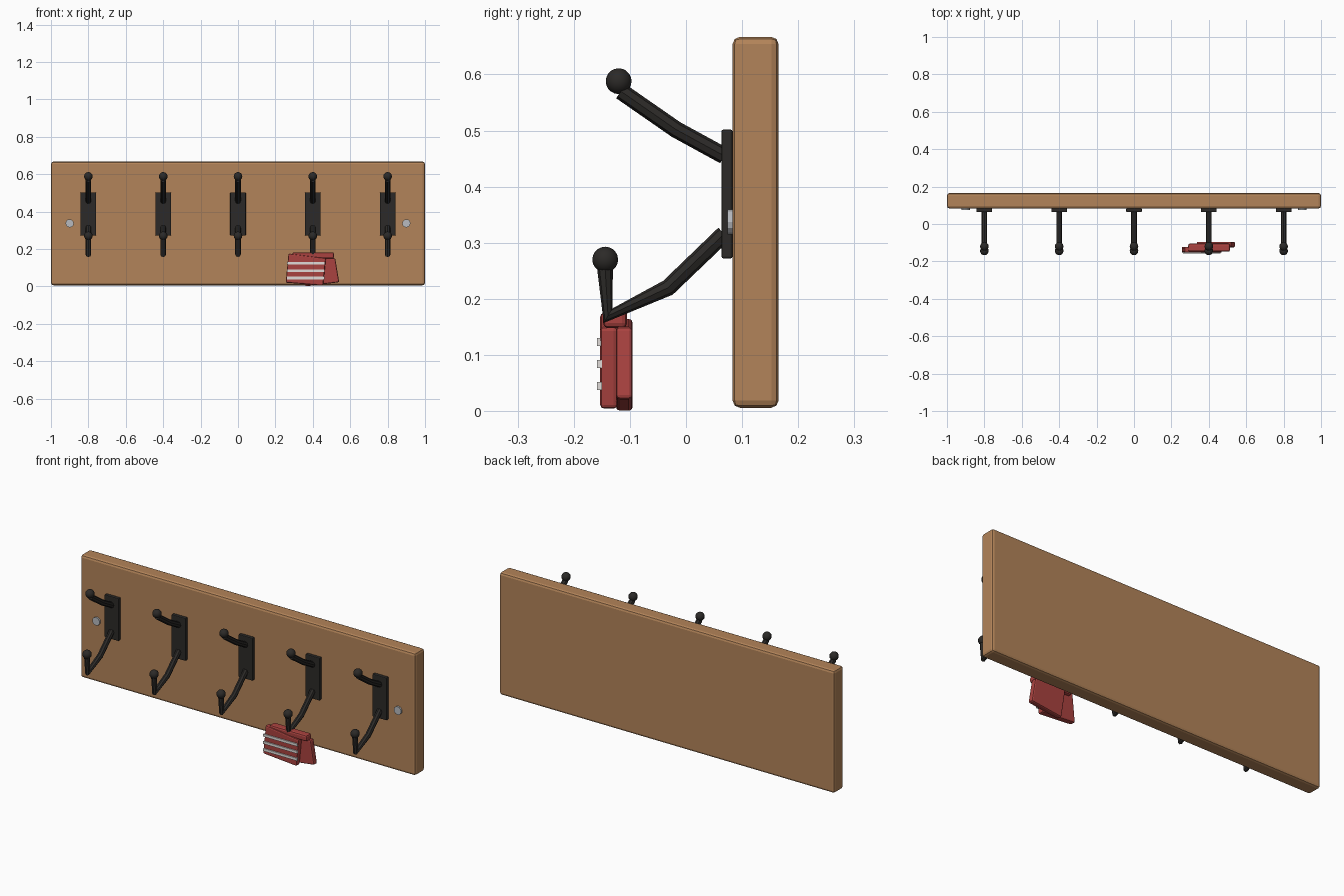
import bpy, bmesh
from mathutils import Vector

if "Cube" in bpy.data.objects:
    bpy.data.objects.remove(bpy.data.objects["Cube"])


def material(name, color):
    m = bpy.data.materials.new(name)
    m.diffuse_color = (*color, 1)
    m.use_nodes = True
    m.node_tree.nodes["Principled BSDF"].inputs["Base Color"].default_value = m.diffuse_color
    return m


WOOD = material("wood", (0.45, 0.23, 0.10))
IRON = material("dark_iron", (0.025, 0.023, 0.021))
RED = material("red_wool", (0.40, 0.055, 0.05))
PALE = material("pale_stripe", (0.75, 0.72, 0.70))
STEEL = material("steel", (0.48, 0.50, 0.53))


def finish(ob, name, mat, bevel=0, segments=2):
    ob.name = name
    ob.data.materials.append(mat)
    if bevel:
        mod = ob.modifiers.new("bevel", 'BEVEL')
        mod.width, mod.segments = bevel, segments
    return ob


def slab(name, outline, y0, y1, mat, bevel=0, segments=2):
    """Extrude an x-z outline from y0 to y1."""
    bm = bmesh.new()
    face = bm.faces.new([bm.verts.new((x, y0, z)) for x, z in outline])
    ext = bmesh.ops.extrude_face_region(bm, geom=[face])["geom"]
    verts = [v for v in ext if isinstance(v, bmesh.types.BMVert)]
    bmesh.ops.translate(bm, verts=verts, vec=Vector((0, y1 - y0, 0)))
    bmesh.ops.recalc_face_normals(bm, faces=bm.faces)
    mesh = bpy.data.meshes.new(name)
    bm.to_mesh(mesh)
    bm.free()
    ob = bpy.data.objects.new(name, mesh)
    bpy.context.collection.objects.link(ob)
    return finish(ob, name, mat, bevel, segments)


def box(name, x0, x1, y0, y1, z0, z1, mat, bevel=0, segments=2):
    outline = [(x0, z0), (x1, z0), (x1, z1), (x0, z1)]
    return slab(name, outline, y0, y1, mat, bevel, segments)


def rod(name, x, path):
    """Round bar following a y-z path."""
    cu = bpy.data.curves.new(name, 'CURVE')
    cu.dimensions = '3D'
    cu.bevel_depth, cu.bevel_resolution = 0.015, 2
    cu.use_fill_caps = True
    sp = cu.splines.new('POLY')
    sp.points.add(len(path) - 1)
    for p, (y, z) in zip(sp.points, path):
        p.co = (x, y, z, 1)
    ob = bpy.data.objects.new(name, cu)
    bpy.context.collection.objects.link(ob)
    finish(ob, name, IRON)
    bpy.ops.object.select_all(action='DESELECT')
    ob.select_set(True)
    bpy.context.view_layer.objects.active = ob
    bpy.ops.object.convert(target='MESH')
    bpy.ops.object.shade_smooth_by_angle()


def ball(name, x, y, z):
    bpy.ops.mesh.primitive_uv_sphere_add(segments=16, ring_count=10, radius=0.023, location=(x, y, z))
    finish(bpy.context.object, name, IRON)
    bpy.ops.object.shade_smooth()


# Backboard
box("backboard", -1, 1, 0.083, 0.165, 0.006, 0.667, WOOD, 0.013)

# Wall screws
for side in (-1, 1):
    bpy.ops.mesh.primitive_cylinder_add(vertices=12, radius=0.022, depth=0.014,
                                        location=(side * 0.9, 0.081, 0.337), rotation=(1.5708, 0, 0))
    finish(bpy.context.object, "wall_screw", STEEL)

# Five double hooks
for i in range(5):
    x = -0.8 + 0.4 * i
    box("hook_plate", x - 0.042, x + 0.042, 0.063, 0.083, 0.272, 0.502, IRON, 0.004)
    rod("upper_hook", x, [(0.068, 0.455), (-0.018, 0.502), (-0.116, 0.57)])
    ball("upper_knob", x, -0.12, 0.588)
    rod("lower_hook", x, [(0.068, 0.316), (-0.032, 0.22), (-0.139, 0.17), (-0.145, 0.268)])
    ball("lower_knob", x, -0.144, 0.27)

# Folded scarf over the fourth hook
box("scarf_fold", 0.29, 0.513, -0.148, -0.105, 0.148, 0.182, RED, 0.009)
slab("scarf_front_tail", [(0.27, 0.176), (0.255, 0.02), (0.455, 0.004), (0.47, 0.15)],
     -0.153, -0.122, RED, 0.007)
slab("scarf_back_tail", [(0.335, 0.165), (0.36, 0.0), (0.541, 0.022), (0.52, 0.15)],
     -0.125, -0.095, RED, 0.007)
for z in (0.045, 0.084, 0.123):
    box("scarf_stripe", 0.262, 0.463, -0.159, -0.15, z - 0.007, z + 0.007, PALE)
